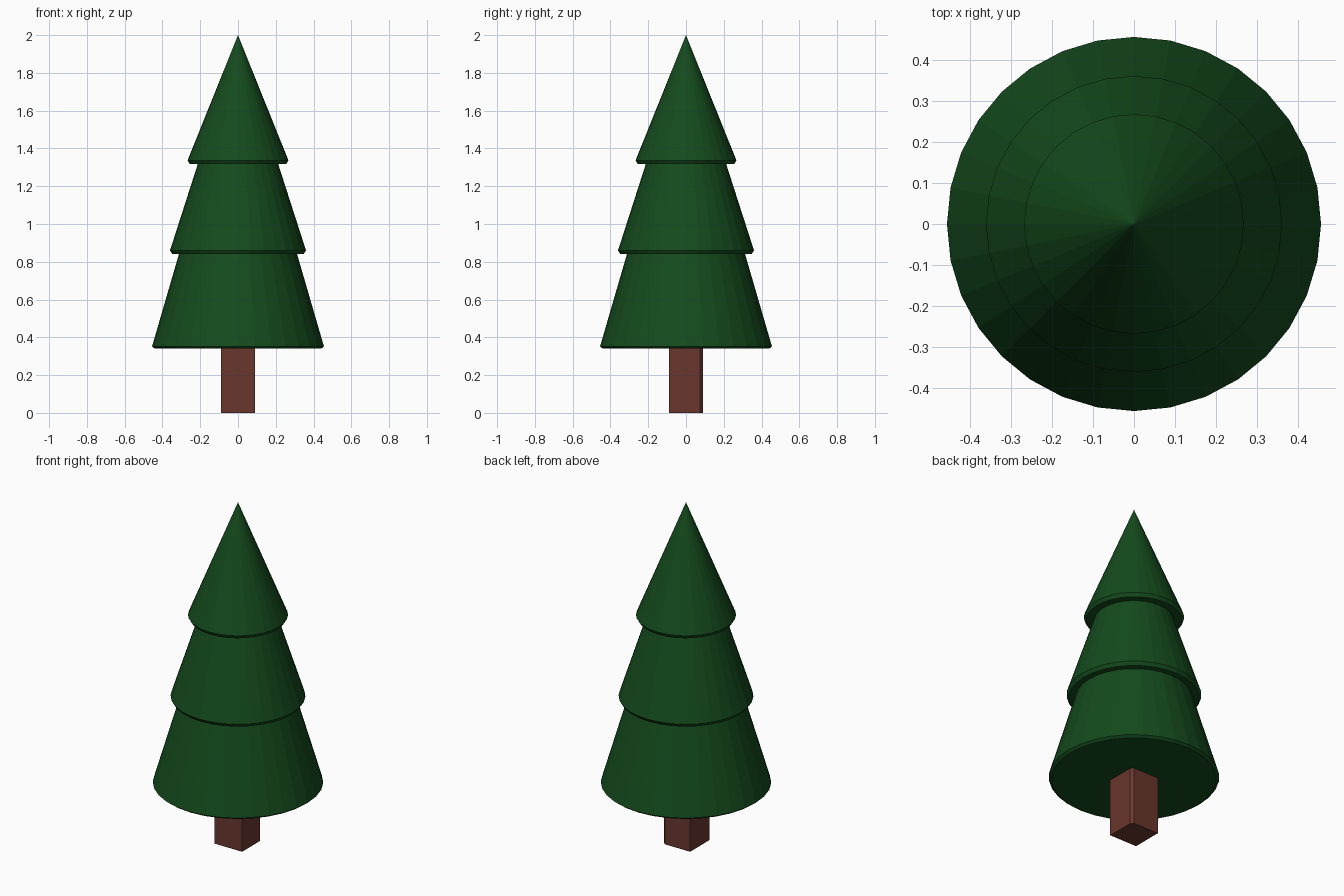
import bpy, bmesh
from math import cos, sin, tau

if "Cube" in bpy.data.objects:
    bpy.data.objects.remove(bpy.data.objects["Cube"])

SIDES = 32


def material(name, rgb):
    mat = bpy.data.materials.new(name)
    mat.diffuse_color = (*rgb, 1)
    mat.use_nodes = True
    mat.node_tree.nodes["Principled BSDF"].inputs["Base Color"].default_value = mat.diffuse_color
    return mat


def finish(bm, name, mat):
    bmesh.ops.recalc_face_normals(bm, faces=bm.faces)
    mesh = bpy.data.meshes.new(name)
    bm.to_mesh(mesh)
    bm.free()
    mesh.materials.append(mat)
    obj = bpy.data.objects.new(name, mesh)
    bpy.context.collection.objects.link(obj)
    return obj


def lathe(name, profile, mat):
    """Revolve (radius, z) points; radius 0 becomes a single tip vertex."""
    bm = bmesh.new()
    rings = []
    for r, z in profile:
        n = SIDES if r > 0 else 1
        rings.append([bm.verts.new((r * cos(tau * i / SIDES), r * sin(tau * i / SIDES), z))
                      for i in range(n)])
    bm.faces.new(rings[0])
    for low, high in zip(rings, rings[1:]):
        for i in range(SIDES):
            j = (i + 1) % SIDES
            if len(high) == 1:
                bm.faces.new((low[i], low[j], high[0]))
            else:
                bm.faces.new((low[i], low[j], high[j], high[i]))
    return finish(bm, name, mat)


green = material("needle_green", (0.007, 0.07, 0.012))
brown = material("bark_brown", (0.14, 0.038, 0.026))

# Foliage: three stacked tiers, each with a small chamfered lip
lathe("foliage", [
    (0.44, 0.34), (0.455, 0.352), (0.313, 0.84),
    (0.347, 0.84), (0.36, 0.86), (0.213, 1.317),
    (0.255, 1.317), (0.267, 1.337), (0, 2.0)], green)

# Trunk: square post with one chamfered corner
W, C = 0.09, 0.015
bm = bmesh.new()
base = bm.faces.new([bm.verts.new((x, y, 0)) for x, y in
                     ((-W, -W), (W, -W), (W, W - C), (W - C, W), (-W, W))])
top = bmesh.ops.extrude_face_region(bm, geom=[base], use_keep_orig=True)["geom"]
bmesh.ops.translate(bm, vec=(0, 0, 0.345),
                    verts=[v for v in top if isinstance(v, bmesh.types.BMVert)])
finish(bm, "trunk", brown)
